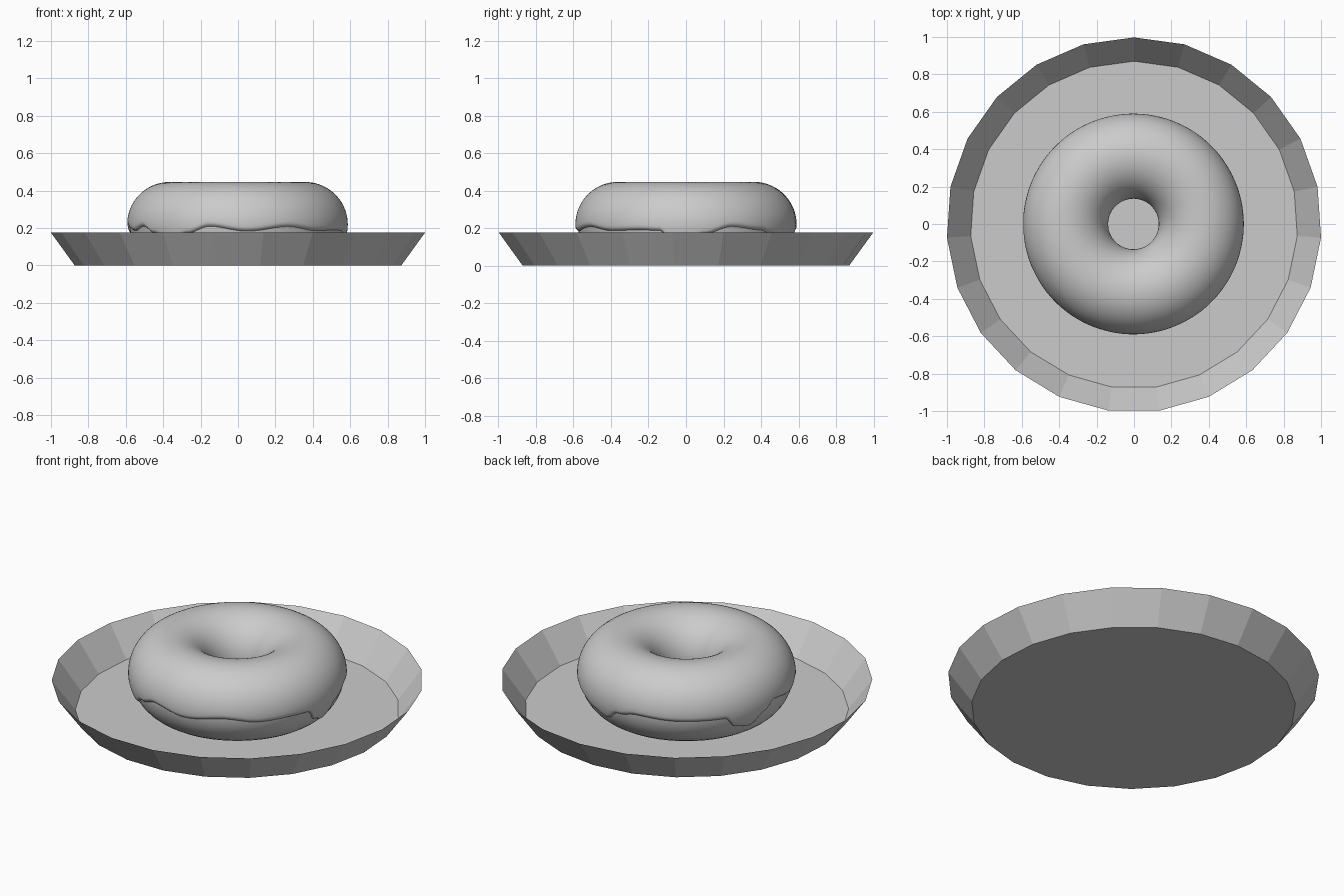
import bpy, bmesh, math

if "Cube" in bpy.data.objects:
    bpy.data.objects.remove(bpy.data.objects["Cube"])

clay = bpy.data.materials.new("plain grey")
clay.diffuse_color = (0.6, 0.6, 0.6, 1)
clay.use_nodes = True
clay.node_tree.nodes["Principled BSDF"].inputs["Base Color"].default_value = clay.diffuse_color


def make_object(name, bm, smooth):
    bmesh.ops.recalc_face_normals(bm, faces=bm.faces)
    mesh = bpy.data.meshes.new(name)
    bm.to_mesh(mesh)
    bm.free()
    mesh.materials.append(clay)
    obj = bpy.data.objects.new(name, mesh)
    bpy.context.collection.objects.link(obj)
    if smooth:
        for p in mesh.polygons:
            p.use_smooth = True
    return obj


def bridge(bm, a, b):
    n = len(a)
    for i in range(n):
        bm.faces.new((a[i], a[(i + 1) % n], b[(i + 1) % n], b[i]))


# Plate: thin 23-sided tray with a flared rim
SIDES = 23
bm = bmesh.new()
rings = []
for radius, z in ((0.875, 0.0), (1.0023, 0.175)):
    rings.append([bm.verts.new((radius * math.sin(2 * math.pi * i / SIDES),
                                radius * math.cos(2 * math.pi * i / SIDES) - 0.0047, z))
                  for i in range(SIDES)])
bridge(bm, *rings)
bm.faces.new(rings[0])
plate = make_object("plate", bm, False)
# make the floor face upwards and the rim inwards, like an open dish
if plate.data.polygons[-1].normal.z < 0:
    plate.data.flip_normals()

# Shared ring dimensions
MAJOR, DOUGH_R, ICING_R = 0.3625, 0.2135, 0.2275
DOUGH_Z, ICING_Z = 0.2155, 0.2185


def ring_point(azimuth, theta, r, zc):
    d = MAJOR + r * math.cos(theta)
    return (d * math.cos(azimuth) - 0.003, d * math.sin(azimuth), zc + r * math.sin(theta))


# Dough ring
bm = bmesh.new()
N, M = 144, 40
rings = [[bm.verts.new(ring_point(2 * math.pi * i / N, 2 * math.pi * j / M, DOUGH_R, DOUGH_Z))
          for j in range(M)] for i in range(N)]
for i in range(N):
    bridge(bm, rings[i], rings[(i + 1) % N])
make_object("dough", bm, True)

# Height of the icing's outer edge by azimuth in degrees, with drips
EDGE = [(-150, .21), (-140, .17), (-128, .12), (-118, .17), (-105, .21), (-85, .182),
        (-62, .208), (-43, .185), (-25, .19), (-14, .185), (-7, .11), (1, .08), (9, .165),
        (25, .208), (43, .19), (52, .17), (65, .14), (76, .12), (85, .18), (97, .205),
        (120, .195), (146, .195), (153, .125), (162, .105), (171, .17), (179, .22),
        (199, .185), (210, .21)]


def edge_height(deg):
    deg = (deg + 150) % 360 - 150
    for (a, za), (b, zb) in zip(EDGE, EDGE[1:]):
        if a <= deg <= b:
            t = (1 - math.cos(math.pi * (deg - a) / (b - a))) / 2
            return za + (zb - za) * t
    return EDGE[0][1]


# Icing: a coat over the dough whose rounded lip tucks in at both edges
bm = bmesh.new()
N, M = 288, 36
LIP = [(-0.01, 0.935), (0.02, 0.965), (0.045, 0.985), (0.08, 0.996)]
rings = []
for i in range(N):
    az = 2 * math.pi * i / N
    outer = math.asin((edge_height(math.degrees(az)) - ICING_Z) / ICING_R)
    inner = math.pi + 0.2 + 0.1 * math.sin(5 * az) + 0.06 * math.sin(3 * az + 1)
    path = [(outer + a, k) for a, k in LIP]
    start, end = outer + 0.12, inner - 0.12
    path += [(start + (end - start) * j / M, 1.0) for j in range(M + 1)]
    path += [(inner - a, k) for a, k in reversed(LIP)]
    rings.append([bm.verts.new(ring_point(az, t, ICING_R * k, ICING_Z)) for t, k in path])
for i in range(N):
    a, b = rings[i], rings[(i + 1) % N]
    for j in range(len(a) - 1):
        bm.faces.new((a[j], b[j], b[j + 1], a[j + 1]))
make_object("icing", bm, True)
